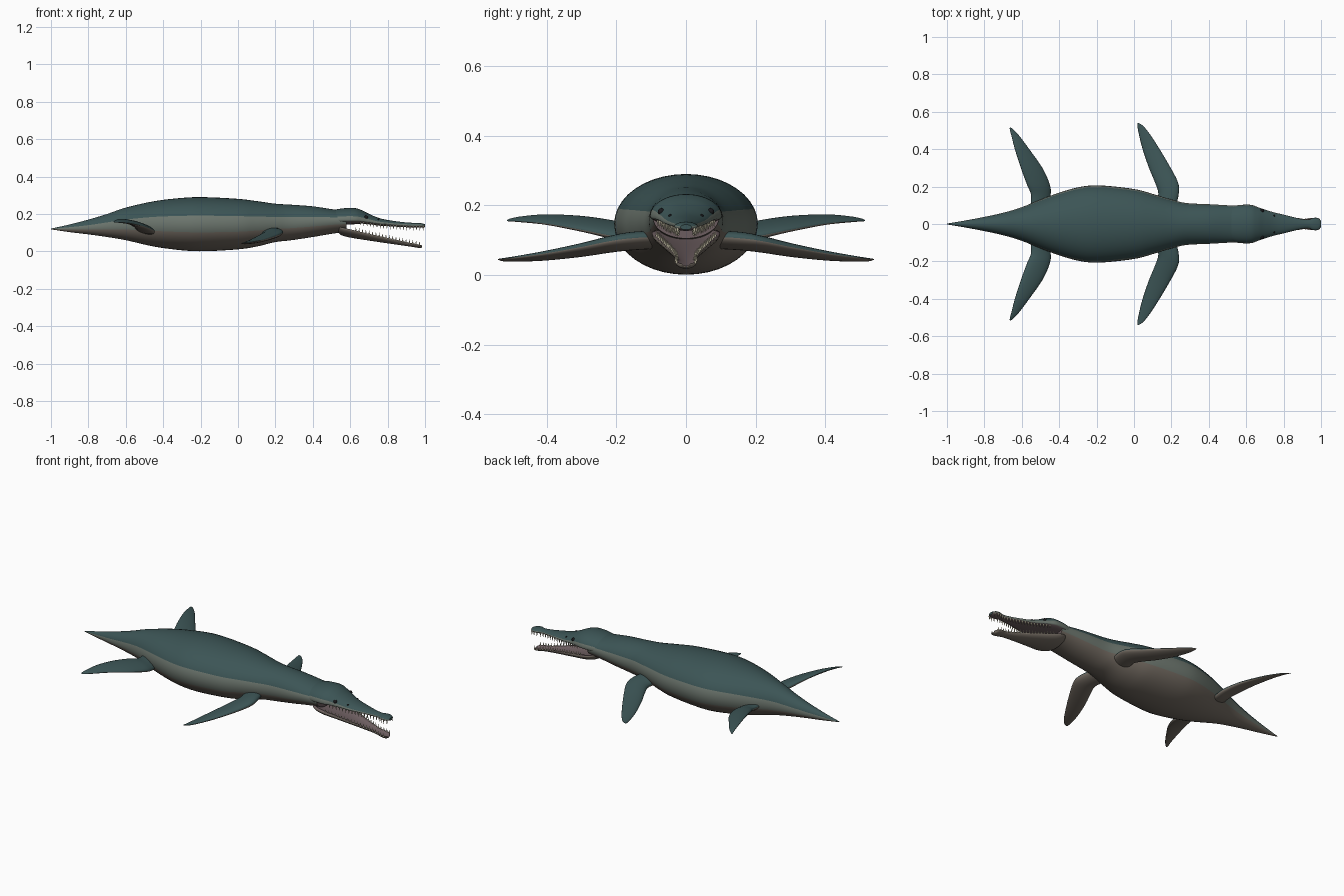
import bpy, bmesh, math
from mathutils import Vector

if "Cube" in bpy.data.objects:
    bpy.data.objects.remove(bpy.data.objects["Cube"])


def material(name, rgb):
    m = bpy.data.materials.new(name)
    m.diffuse_color = (*rgb, 1)
    m.use_nodes = True
    m.node_tree.nodes["Principled BSDF"].inputs["Base Color"].default_value = m.diffuse_color
    return m


TEAL = material("back_teal", (0.045, 0.09, 0.092))
BAND = material("flank_grey", (0.15, 0.18, 0.155))
BELLY = material("belly_beige", (0.17, 0.145, 0.12))
MOUTH = material("mouth_pink", (0.15, 0.11, 0.115))
TOOTH = material("tooth_cream", (0.62, 0.57, 0.42))
DARK = material("eye_dark", (0.01, 0.01, 0.012))


def smooth_rows(rows, steps=5):
    """Catmull-Rom through the station rows."""
    out = []
    for i in range(len(rows) - 1):
        p = [rows[max(0, min(len(rows) - 1, i + k))] for k in (-1, 0, 1, 2)]
        for s in range(steps):
            t = s / steps
            out.append([0.5 * (2 * b + (c - a) * t + (2 * a - 5 * b + 4 * c - d) * t * t
                        + (3 * b - a - 3 * c + d) * t ** 3) for a, b, c, d in zip(*p)])
    out.append(list(rows[-1]))
    return out


def at(rows, x):
    """Station values at a given x."""
    for a, b in zip(rows, rows[1:]):
        if a[0] <= x <= b[0]:
            t = (x - a[0]) / (b[0] - a[0])
            return [u + (v - u) * t for u, v in zip(a, b)]
    return rows[-1]


def finish(name, bm, mats):
    bmesh.ops.recalc_face_normals(bm, faces=bm.faces[:])
    me = bpy.data.meshes.new(name)
    bm.to_mesh(me)
    bm.free()
    for m in mats:
        me.materials.append(m)
    ob = bpy.data.objects.new(name, me)
    bpy.context.collection.objects.link(ob)
    return ob


def loft(name, rings, mats, pick, end_mat=0):
    """Skin closed rings; pick(j, n) chooses the material slot round the ring."""
    bm = bmesh.new()
    vs = [[bm.verts.new(p) for p in r] for r in rings]
    n = len(rings[0])
    for a, b in zip(vs, vs[1:]):
        for j in range(n):
            k = (j + 1) % n
            f = bm.faces.new((a[j], a[k], b[k], b[j]))
            f.material_index, f.smooth = pick(j, n), True
    for r in (vs[0], vs[-1]):
        bm.faces.new(r).material_index = end_mat
    return finish(name, bm, mats)


N = 40


def hull_ring(row):
    x, w, top, mid, bot = row
    ring = []
    for j in range(N):
        t = 2 * math.pi * j / N
        h = top - mid if math.sin(t) > 0 else mid - bot
        ring.append((x, w * math.cos(t), mid + h * math.sin(t)))
    return ring


def hull_slot(j, n):
    s = math.sin(2 * math.pi * (j + 0.5) / n)
    return 0 if s > 0.31 else 1 if s > -0.31 else 2


# Tail, trunk and neck: x, half width, top, widest height, bottom
body = [(-1, .002, .122, .12, .118), (-.9, .019, .144, .123, .103), (-.8, .038, .17, .127, .091),
        (-.7, .06, .2, .135, .077), (-.6, .09, .234, .142, .06), (-.45, .15, .268, .147, .026),
        (-.3, .196, .286, .147, .006), (-.18, .206, .29, .147, .001), (0, .187, .281, .147, .011),
        (.1, .161, .269, .15, .026), (.2, .131, .255, .152, .05), (.28, .112, .25, .153, .059),
        (.4, .106, .241, .158, .077), (.5, .1, .226, .163, .094), (.58, .095, .215, .165, .105)]
loft("body", [hull_ring(r) for r in smooth_rows(body)], [TEAL, BAND, BELLY, MOUTH], hull_slot, 3)

# Skull and upper jaw
skull = smooth_rows([(.49, .085, .215, .165, .125), (.55, .1, .229, .168, .14), (.62, .103, .232, .168, .145),
                     (.66, .091, .221, .165, .148), (.7, .077, .201, .159, .145), (.75, .062, .18, .151, .138),
                     (.8, .05, .168, .147, .135), (.88, .03, .157, .142, .13), (.93, .023, .153, .14, .128),
                     (.96, .033, .153, .14, .127), (.985, .031, .15, .139, .127), (1, .016, .145, .137, .13)])
loft("skull", [hull_ring(r) for r in skull], [TEAL, BAND, MOUTH], hull_slot)

# Lower jaw trough: x, half width, rim, bottom
jaw = smooth_rows([(.53, .05, .13, .11), (.55, .086, .129, .088), (.6, .098, .118, .074), (.7, .073, .094, .058),
                   (.8, .048, .072, .043), (.9, .028, .05, .029), (.95, .032, .04, .021),
                   (.972, .028, .036, .018), (.984, .012, .032, .021)])


def jaw_ring(row, m=16):
    x, w, rim, bot = row
    ang = [-math.pi * i / m for i in range(m + 1)]
    outer = [(x, w * math.cos(t), rim + (rim - bot) * math.sin(t)) for t in ang]
    inner = [(x, .82 * w * math.cos(t), rim + .55 * (rim - bot) * math.sin(t)) for t in reversed(ang)]
    return outer + inner


loft("lower_jaw", [jaw_ring(r) for r in jaw], [BELLY, MOUTH], lambda j, n: 0 if j < n // 2 - 1 else 1)


# Teeth along both jaws
def teeth(name, spots, length):
    bm = bmesh.new()
    for x, y, z in spots:
        for s in (-1, 1):
            new = bmesh.ops.create_cone(bm, segments=8, radius1=.0045, radius2=.0004,
                                        depth=abs(length), cap_ends=True)["verts"]
            for v in new:
                v.co.z = v.co.z * (1 if length > 0 else -1) + length / 2
                v.co += Vector((x, s * y, z))
    for f in bm.faces:
        f.smooth = len(f.verts) == 4
    finish(name, bm, [TOOTH])


upper, lower = [], []
for i in range(20):
    x = .655 + .335 * i / 19
    r = at(skull, x)
    upper.append((x, .87 * r[1], r[3] - .004))
    x = .63 + .34 * i / 19
    r = at(jaw, x)
    lower.append((x, .91 * r[1], r[2] - .004))
teeth("upper_teeth", upper, -.024)
teeth("lower_teeth", lower, .022)

# Flippers: y, leading x, trailing x, height, thickness
front = [(.08, .22, .11, .102, .05), (.16, .239, .13, .097, .05), (.22, .236, .113, .088, .045),
         (.3, .196, .08, .072, .036), (.4, .137, .046, .056, .025), (.48, .085, .026, .047, .015),
         (.525, .048, .018, .044, .008), (.54, .024, .018, .045, .002)]
rear = [(.06, -.46, -.56, .115, .04), (.15, -.446, -.55, .118, .042), (.21, -.45, -.572, .13, .04),
        (.3, -.49, -.605, .147, .03), (.4, -.56, -.637, .159, .02), (.47, -.612, -.655, .16, .012),
        (.505, -.645, -.664, .158, .006), (.515, -.658, -.664, .156, .002)]


def flipper(name, rows, side, pitch):
    rings = []
    for y, lead, trail, z, th in smooth_rows(rows):
        c, h = (lead + trail) / 2, (lead - trail) / 2
        rings.append([(c + h * math.cos(t), side * y, z + th / 2 * math.sin(t) + pitch * h * math.cos(t))
                      for t in (2 * math.pi * j / 24 for j in range(24))])
    loft(name, rings, [TEAL, BELLY], lambda j, n: 0 if j < n // 2 else 1)


for side, label in ((1, "left"), (-1, "right")):
    flipper("front_flipper_" + label, front, side, .15)
    flipper("rear_flipper_" + label, rear, side, -.3)

    # Eyes and nostrils
    for part, x, y, z, rad in (("eye", .685, .071, .182, .01), ("nostril", .75, .045, .17, .005)):
        bm = bmesh.new()
        bmesh.ops.create_uvsphere(bm, u_segments=16, v_segments=10, radius=rad)
        for v in bm.verts:
            v.co += Vector((x, side * y, z))
        for f in bm.faces:
            f.smooth = True
        finish(part + "_" + label, bm, [DARK])
